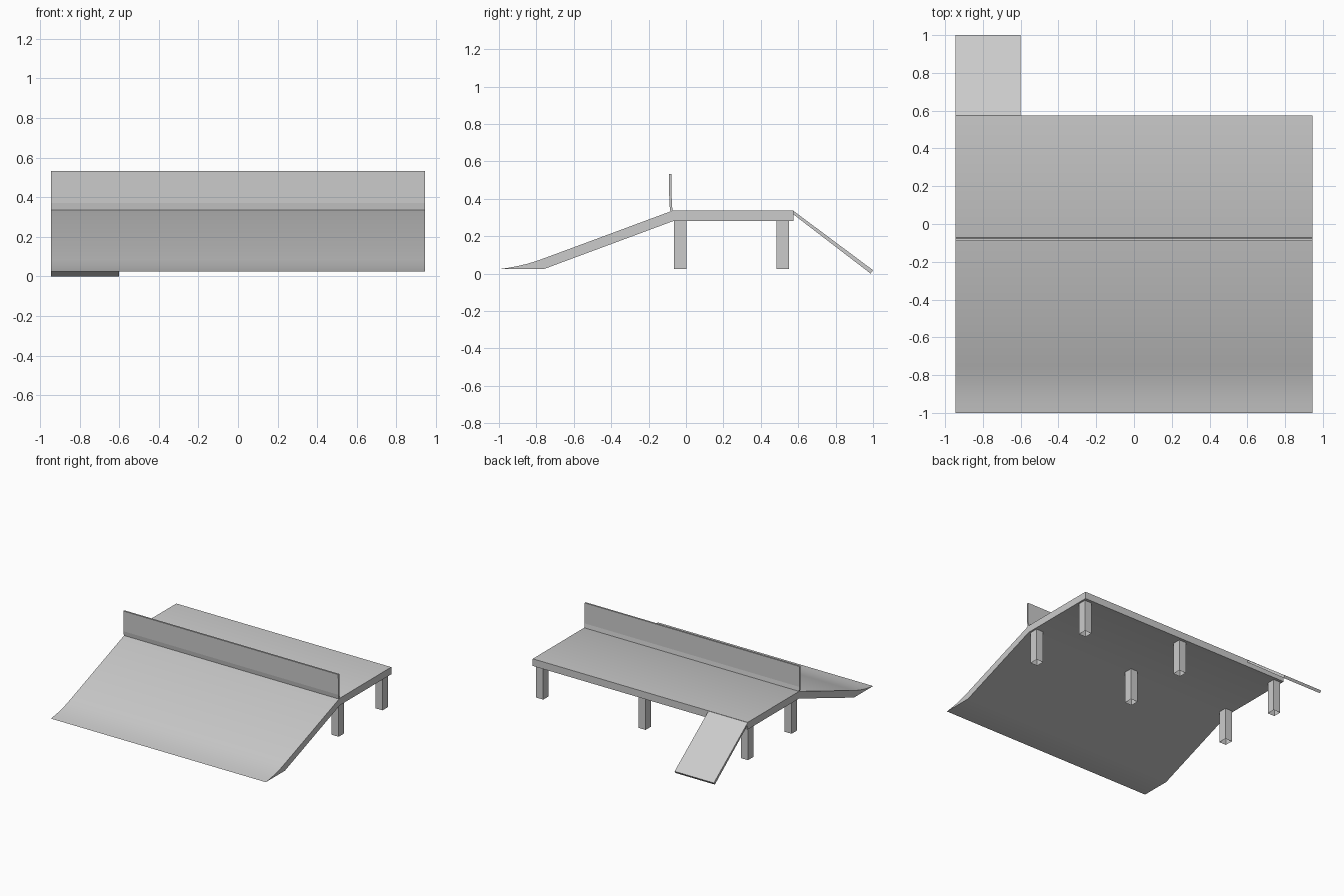
import bpy, bmesh
from math import radians

if "Cube" in bpy.data.objects:
    bpy.data.objects.remove(bpy.data.objects["Cube"])

HALF = 0.945


def extrude_profile(name, pts, x0, x1, smooth=False):
    """Extrude a closed (y, z) outline along x."""
    bm = bmesh.new()
    face = bm.faces.new([bm.verts.new((x0, y, z)) for y, z in pts])
    ext = bmesh.ops.extrude_face_region(bm, geom=[face])
    moved = [g for g in ext["geom"] if isinstance(g, bmesh.types.BMVert)]
    bmesh.ops.translate(bm, verts=moved, vec=(x1 - x0, 0, 0))
    bmesh.ops.recalc_face_normals(bm, faces=bm.faces)
    me = bpy.data.meshes.new(name)
    bm.to_mesh(me)
    bm.free()
    ob = bpy.data.objects.new(name, me)
    bpy.context.collection.objects.link(ob)
    if smooth:
        bpy.ops.object.select_all(action='DESELECT')
        bpy.context.view_layer.objects.active = ob
        ob.select_set(True)
        bpy.ops.object.shade_smooth_by_angle(angle=radians(30))
    return ob


# Front ramp with curved toe, running into the flat deck
extrude_profile("ramp_deck", [
    (-1.0, 0.024), (-0.95, 0.031), (-0.90, 0.040), (-0.85, 0.052),
    (-0.80, 0.067), (-0.75, 0.085), (-0.07, 0.337), (0.575, 0.337),
    (0.575, 0.28), (-0.07, 0.28), (-0.76, 0.024)], -HALF, HALF, True)

# Upright barrier along the ramp crest
extrude_profile("barrier", [
    (-0.071, 0.335), (-0.076, 0.37), (-0.077, 0.532),
    (-0.091, 0.532), (-0.089, 0.37), (-0.084, 0.335)], -HALF, HALF)

# Narrow boarding plank at the rear
extrude_profile("rear_plank", [
    (0.572, 0.337), (1.0, 0.018), (0.987, 0.0), (0.572, 0.318)], -HALF, -0.60)

# Two rows of three hollow-ended support legs
for row, (y0, y1) in (("front", (-0.065, 0.003)), ("rear", (0.485, 0.552))):
    for side, x in (("left", -0.9), ("middle", 0.0), ("right", 0.9)):
        leg = extrude_profile(f"{row}_leg_{side}", [
            (y0, 0.024), (y1, 0.024), (y1, 0.281), (y0, 0.281)], x - 0.031, x + 0.031)
        bm = bmesh.new()
        bm.from_mesh(leg.data)
        bm.normal_update()
        bottom = [f for f in bm.faces if f.normal.z < -0.9]
        bmesh.ops.delete(bm, geom=bottom, context='FACES_ONLY')
        bm.to_mesh(leg.data)
        bm.free()
